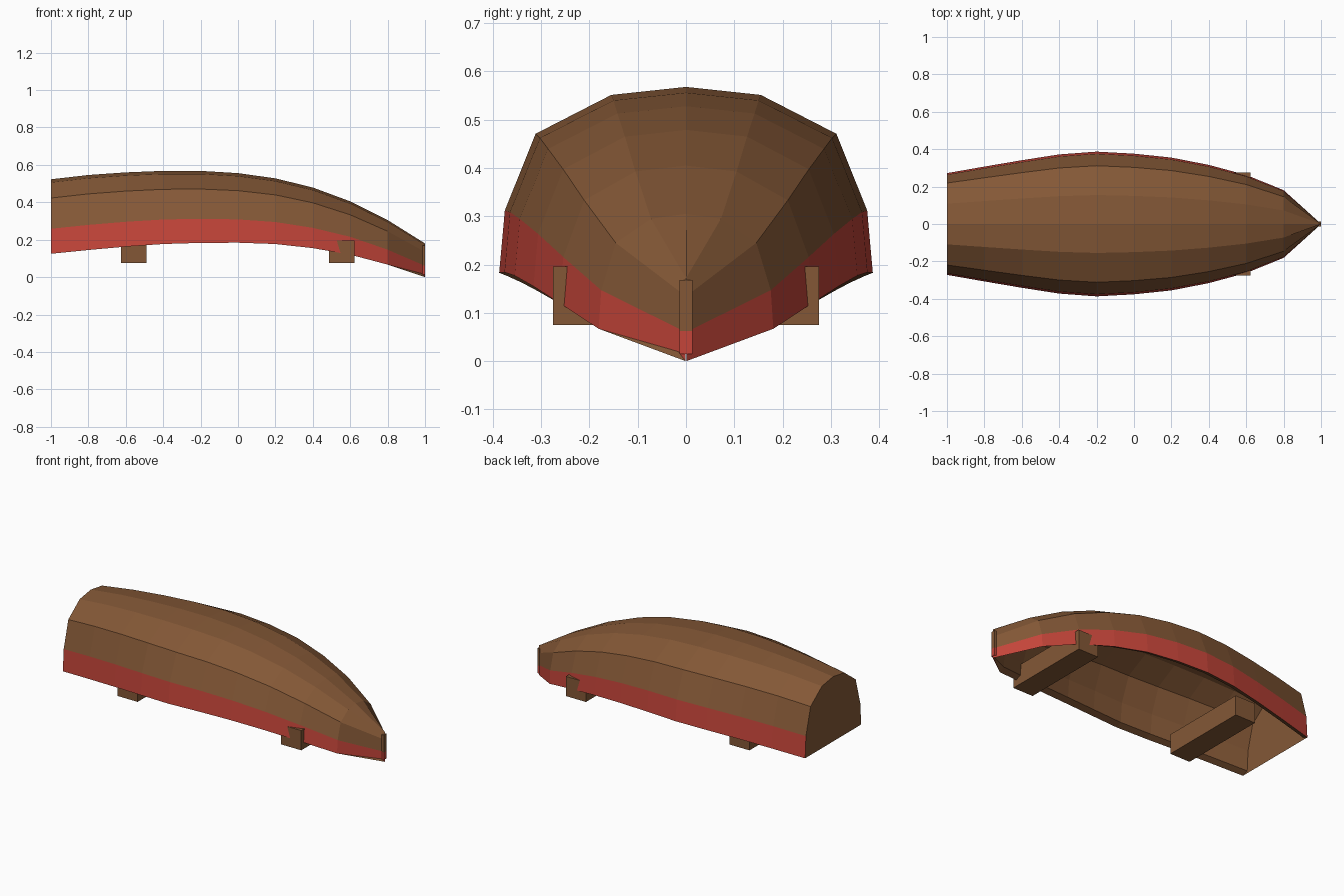
import bpy, bmesh

if "Cube" in bpy.data.objects:
    bpy.data.objects.remove(bpy.data.objects["Cube"])

def material(name, rgb):
    m = bpy.data.materials.new(name)
    m.diffuse_color = (*rgb, 1)
    m.use_nodes = True
    m.node_tree.nodes["Principled BSDF"].inputs["Base Color"].default_value = m.diffuse_color
    return m

wood = material("brown wood", (0.23, 0.097, 0.037))
red = material("red paint", (0.56, 0.060, 0.042))

# Stations along the hull: x, half width, rim height, keel height
stations = [
    (-1.0, 0.272, 0.125, 0.523), (-0.8, 0.307, 0.145, 0.546),
    (-0.6, 0.341, 0.163, 0.560), (-0.4, 0.372, 0.177, 0.568),
    (-0.2, 0.387, 0.183, 0.568), (0.0, 0.376, 0.184, 0.556),
    (0.2, 0.355, 0.177, 0.528), (0.4, 0.316, 0.155, 0.479),
    (0.6, 0.262, 0.120, 0.405), (0.8, 0.181, 0.067, 0.305),
    (1.0, 0.001, 0.0, 0.180)]
# Half section: share of half width, share of height (rim to keel)
half = [(1, 0), (0.97, 0.335), (0.805, 0.748), (0.40, 0.957)]
section = half + [(0, 1)] + [(-y, z) for y, z in reversed(half)]
LAST = len(section) - 1

bm = bmesh.new()

def loft(side, rise, drop):
    """Rings of the section, pulled in at the sides, rim and keel."""
    rings = []
    for x, w, rim, keel in stations:
        w = max(w - side, 0.0005)
        lo, hi = rim + rise, keel - drop
        rings.append([bm.verts.new((x, w * fy, lo + (hi - lo) * fz)) for fy, fz in section])
    return rings

outer = loft(0, 0, 0)
inner = loft(0.036, 0.015, 0.02)

# Outer planks with a painted lower band, and bare inner planks
for a, b, c, d in zip(outer, outer[1:], inner, inner[1:]):
    for i in range(LAST):
        f = bm.faces.new((a[i], a[i + 1], b[i + 1], b[i]))
        f.material_index = 1 if i in (0, LAST - 1) else 0
        bm.faces.new((c[i], d[i], d[i + 1], c[i + 1]))
    # Rim
    bm.faces.new((a[0], b[0], d[0], c[0]))
    bm.faces.new((a[LAST], c[LAST], d[LAST], b[LAST]))
# Transom board, painted below the same line as the planks' inside stays bare
bm.faces.new(outer[0][::-1])
bmesh.ops.recalc_face_normals(bm, faces=bm.faces[:])

mesh = bpy.data.meshes.new("hull")
bm.to_mesh(mesh)
bm.free()
mesh.materials.append(wood)
mesh.materials.append(red)
hull = bpy.data.objects.new("hull", mesh)
bpy.context.collection.objects.link(hull)

def box(name, lo, hi, mat):
    bpy.ops.mesh.primitive_cube_add(size=1, location=[(a + b) / 2 for a, b in zip(lo, hi)])
    o = bpy.context.object
    o.name = name
    o.scale = [b - a for a, b in zip(lo, hi)]
    o.data.materials.append(mat)

# Bench seats across the hull
for name, x in (("rear_seat", -0.557), ("front_seat", 0.555)):
    box(name, (x - 0.068, -0.276, 0.075), (x + 0.068, 0.276, 0.196), wood)

# Stem post at the bow
box("stem_upper", (0.986, -0.013, 0.062), (1.0, 0.013, 0.168), wood)
box("stem_lower", (0.986, -0.013, 0.015), (1.0, 0.013, 0.062), red)
